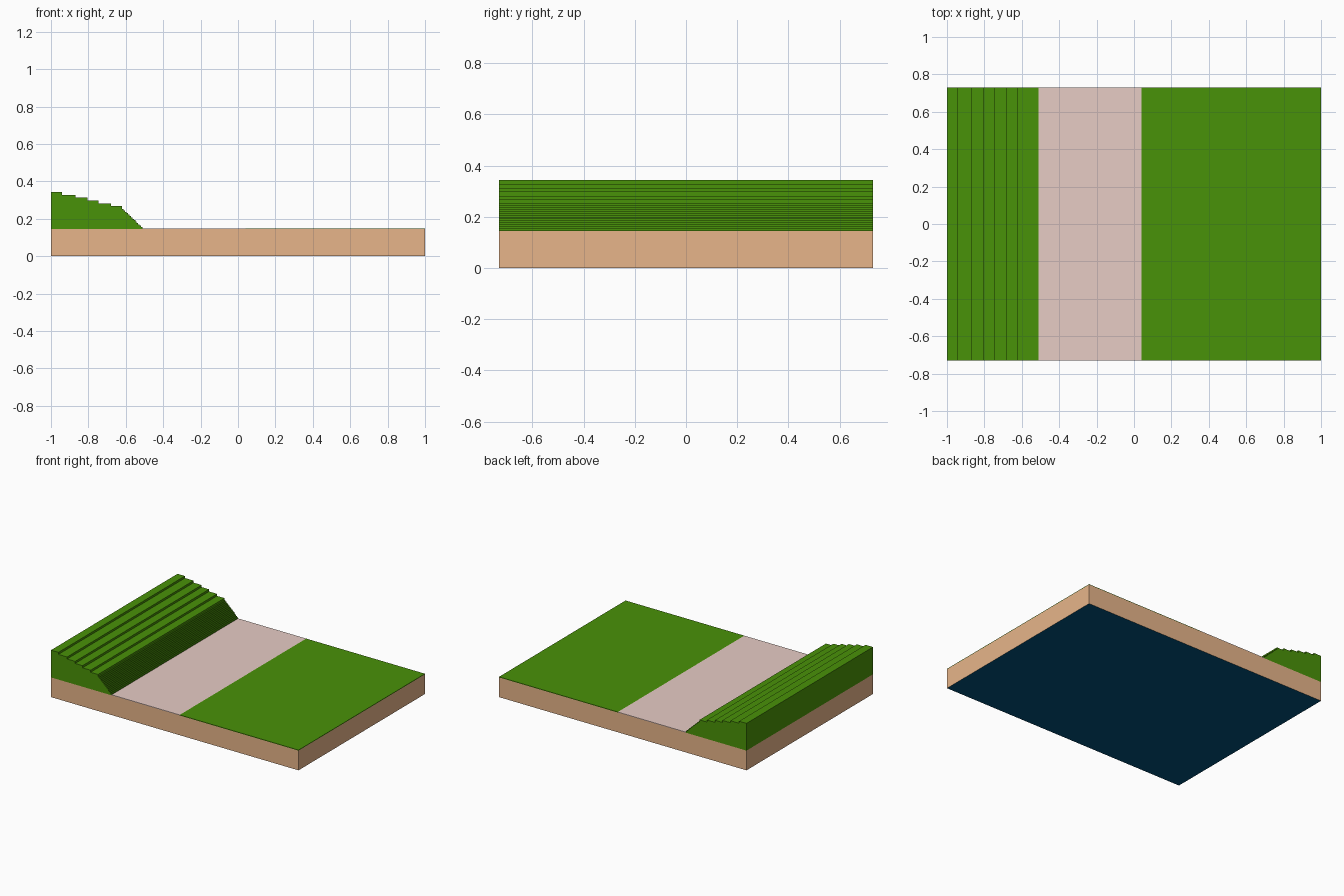
import bpy, bmesh

if "Cube" in bpy.data.objects:
    bpy.data.objects.remove(bpy.data.objects["Cube"])

HALF_Y, SOIL, TOP = 0.73, 0.144, 0.148
PATH_L, PATH_R = -0.51, 0.04


def material(name, rgb):
    def lin(c):
        c /= 255
        return c / 12.92 if c <= 0.04045 else ((c + 0.055) / 1.055) ** 2.4
    m = bpy.data.materials.new(name)
    m.diffuse_color = (*[lin(c) for c in rgb], 1)
    m.use_nodes = True
    m.node_tree.nodes["Principled BSDF"].inputs["Base Color"].default_value = m.diffuse_color
    return m


grass = material("grass green", (73, 146, 8))
earth = material("earth tan", (235, 184, 140))
paving = material("path pinkish grey", (232, 205, 198))
underside = material("underside navy", (0, 80, 122))


def make_object(name, bm, mats):
    bmesh.ops.recalc_face_normals(bm, faces=bm.faces)
    me = bpy.data.meshes.new(name)
    bm.to_mesh(me)
    bm.free()
    for m in mats:
        me.materials.append(m)
    ob = bpy.data.objects.new(name, me)
    bpy.context.collection.objects.link(ob)
    return ob


def slab(name, x0, x1, z0, z1, mats):
    """Full-depth box; downward faces take the second material if there is one."""
    bm = bmesh.new()
    bmesh.ops.create_cube(bm, size=1)
    for v in bm.verts:
        v.co = (x1 if v.co.x > 0 else x0, v.co.y * 2 * HALF_Y, z1 if v.co.z > 0 else z0)
    bm.normal_update()
    for f in bm.faces:
        f.material_index = len(mats) - 1 if f.normal.z < -0.5 else 0
    make_object(name, bm, mats)


# soil block with the thin path and lawn laid on top
slab("soil_block", -1, 1, 0, SOIL, [earth, underside])
slab("path", PATH_L, PATH_R, SOIL, TOP, [paving])
slab("lawn", PATH_R, 1, SOIL, TOP, [grass])

# terraced bank: six broad steps, then a fine staircase down to the path
treads = [(-0.94, 0.343), (-0.87, 0.328), (-0.805, 0.313),
          (-0.745, 0.298), (-0.68, 0.282), (-0.62, 0.267)]
FINE = 14
for i in range(FINE):
    treads.append((-0.62 + (i + 1) / FINE * (PATH_L + 0.62),
                   0.252 - i * (0.252 - TOP) / FINE))
profile = [(-1, SOIL)]
x_prev = -1
for x, z in treads:
    profile += [(x_prev, z), (x, z)]
    x_prev = x
profile.append((PATH_L, SOIL))

bm = bmesh.new()
face = bm.faces.new([bm.verts.new((x, -HALF_Y, z)) for x, z in profile])
ext = bmesh.ops.extrude_face_region(bm, geom=[face], use_keep_orig=True)
bmesh.ops.translate(bm, vec=(0, 2 * HALF_Y, 0),
                    verts=[g for g in ext["geom"] if isinstance(g, bmesh.types.BMVert)])
make_object("terraced_bank", bm, [grass])
